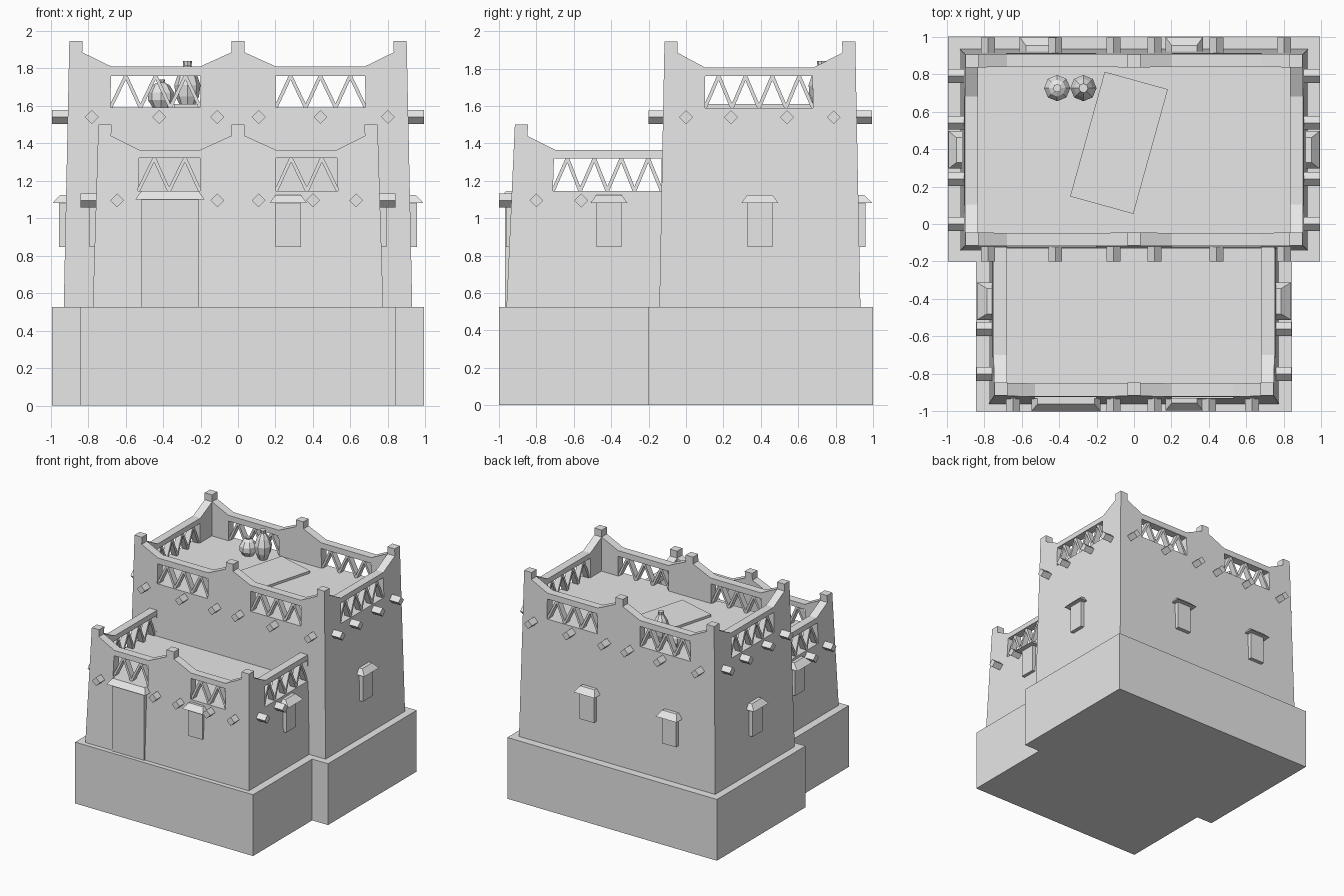
import bpy, bmesh
from math import cos, sin, pi, radians
from mathutils import Matrix

cube = bpy.data.objects.get("Cube")
if cube:
    bpy.data.objects.remove(cube)

clay = bpy.data.materials.new("clay_grey")
clay.use_nodes = True
clay.diffuse_color = (0.8, 0.8, 0.8, 1)
clay.node_tree.nodes["Principled BSDF"].inputs["Base Color"].default_value = (0.8, 0.8, 0.8, 1)

PLINTH = 0.525


def loft(bm, bottom, top):
    """Closed solid between two matching loops of points."""
    a = [bm.verts.new(p) for p in bottom]
    b = [bm.verts.new(p) for p in top]
    bm.faces.new(a)
    bm.faces.new(b)
    n = len(a)
    for i in range(n):
        j = (i + 1) % n
        bm.faces.new((a[i], a[j], b[j], b[i]))


def place(u, d, z, along):
    return (u, d, z) if along == "x" else (d, u, z)


def prism(bm, pts, d0, d1, along):
    """Extrude an upright (u, z) outline from depth d0 to d1."""
    loft(bm, [place(u, d0, z, along) for u, z in pts],
         [place(u, d1, z, along) for u, z in pts])


def block(bm, x0, x1, y0, y1, z0, z1):
    prism(bm, [(x0, z0), (x1, z0), (x1, z1), (x0, z1)], y0, y1, "x")


def finish(bm, name, taper=None):
    if taper:
        ztop, cy, kx, ky = taper
        for v in bm.verts:
            t = (ztop - v.co.z) / (ztop - PLINTH)
            v.co.x *= 1 + kx * t
            v.co.y = cy + (v.co.y - cy) * (1 + ky * t)
    bmesh.ops.recalc_face_normals(bm, faces=bm.faces[:])
    mesh = bpy.data.meshes.new(name)
    bm.to_mesh(mesh)
    bm.free()
    mesh.materials.append(clay)
    ob = bpy.data.objects.new(name, mesh)
    bpy.context.collection.objects.link(ob)
    return ob


def parapet(name, top, openings, zb, zt, d0, d1, along, bays, taper):
    """Wall with a shaped top edge, and zigzag lattice in its openings."""
    u0, u1 = top[0][0], top[-1][0]
    outline = [(u0, zb)] + top + [(u1, zb)]
    for a, b in reversed(openings):
        outline += [(b, zb), (b, zt), (a, zt), (a, zb)]
    bm = bmesh.new()
    prism(bm, outline, d0, d1, along)
    finish(bm, name, taper)
    bm = bmesh.new()
    inset = 0.01 if d1 > d0 else -0.01
    h = 0.01
    for a, b in openings:
        step = (b - a) / bays
        for i in range(bays):
            p, q = a + i * step, a + (i + 1) * step
            lo, hi = (p, q) if i % 2 == 0 else (q, p)
            prism(bm, [(lo - h, zb), (lo + h, zb), (hi + h, zt), (hi - h, zt)],
                  d0 + inset, d1 - inset, along)
    finish(bm, name + "_lattice", taper)


def stepped_top(half, post, slope, rail, peak):
    """Top edge with corner posts and a middle post, mirrored."""
    shoulder = peak - 0.06
    left = [(-half, peak), (-half + post, peak), (-half + post, shoulder), (-slope, rail),
            (-0.2, rail), (-0.035, shoulder), (-0.035, peak)]
    return left + [(-u, z) for u, z in reversed(left)]


def beams(name, spots, z, d0, d1, along):
    bm = bmesh.new()
    r = 0.037
    for u in spots:
        prism(bm, [(u - r, z), (u, z - r), (u + r, z), (u, z + r)], d0, d1, along)
    finish(bm, name)


def hooded(name, u, half, z0, z1, wall, face, lip, along):
    """Raised panel with a sloping hood over it."""
    bm = bmesh.new()
    prism(bm, [(u - half, z0), (u + half, z0), (u + half, z1), (u - half, z1)], wall, face, along)

    def ring(w, d, z):
        return [place(u + s * w, e, z, along) for s, e in ((-1, wall), (1, wall), (1, d), (-1, d))]
    loft(bm, ring(half + 0.033, lip, z1), ring(half, face - (lip - face) * 0.2, z1 + 0.045))
    finish(bm, name)


# Plinth
bm = bmesh.new()
block(bm, -0.993, 0.993, -0.2, 1, 0, PLINTH)
block(bm, -0.843, 0.843, -1, -0.2, 0, PLINTH)
finish(bm, "plinth")

# Main house: body and four parapets
main = (1.945, 0.395, 0.033, 0.054)
zb, zt = 1.59, 1.76
bm = bmesh.new()
block(bm, -0.9, 0.9, -0.115, 0.905, PLINTH, zb)
finish(bm, "main_body", main)
top = stepped_top(0.9, 0.07, 0.675, 1.81, 1.945)
gaps = [(-0.675, -0.2), (0.2, 0.675)]
parapet("main_front_parapet", top, gaps, zb, zt, -0.115, -0.045, "x", 6, main)
parapet("main_back_parapet", top, gaps, zb, zt, 0.835, 0.905, "x", 6, main)
side_top = [(-0.045, 1.885), (0.105, 1.805), (0.68, 1.805), (0.835, 1.885)]

# Annex: body and three parapets
annex = (1.5, -0.13, 0.04, 0.057)
ab, at = 1.145, 1.32
bm = bmesh.new()
block(bm, -0.745, 0.745, -0.915, -0.1, PLINTH, ab)
finish(bm, "annex_body", annex)
parapet("annex_front_parapet", stepped_top(0.745, 0.07, 0.525, 1.365, 1.5),
        [(-0.525, -0.2), (0.2, 0.525)], ab, at, -0.915, -0.845, "x", 4, annex)
annex_side_top = [(-0.845, 1.44), (-0.695, 1.365), (-0.1, 1.365)]

# Side parapets, beams and windows, mirrored left and right
for side, s in (("left", 1), ("right", -1)):
    parapet("main_parapet_" + side, side_top, [(0.105, 0.675)], zb, zt,
            s * 0.83, s * 0.9, "y", 8, main)
    parapet("annex_parapet_" + side, annex_side_top, [(-0.7, -0.13)], ab, at,
            s * 0.675, s * 0.745, "y", 8, annex)
    beams("main_beams_" + side, (0, 0.24, 0.54, 0.79), 1.54, s * 0.86, s * 0.993, "y")
    beams("annex_beams_" + side, (-0.8, -0.56), 1.095, s * 0.7, s * 0.84, "y")
    hooded("main_window_" + side, 0.395, 0.067, 0.845, 1.08, s * 0.88, s * 0.955, s * 0.99, "y")
    hooded("annex_window_" + side, -0.412, 0.067, 0.845, 1.08, s * 0.73, s * 0.793, s * 0.838, "y")

# Front and back beams
row = (-0.78, -0.42, -0.11, 0.11, 0.44, 0.8)
beams("main_beams_front", row, 1.54, -0.08, -0.2, "x")
beams("main_beams_back", row, 1.54, 0.87, 0.995, "x")
beams("annex_beams_front", (-0.645, -0.11, 0.11, 0.4, 0.63), 1.095, -0.88, -1, "x")

# Front and back windows, door
hooded("annex_window_front", 0.268, 0.067, 0.845, 1.08, -0.9, -0.962, -0.995, "x")
hooded("door", -0.363, 0.152, PLINTH, 1.1, -0.9, -0.968, -1, "x")
for i, u in enumerate((-0.51, 0.268)):
    hooded(f"back_window_{i + 1}", u, 0.067, 0.845, 1.08, 0.88, 0.96, 0.998, "x")

# Rooftop mat
bm = bmesh.new()
block(bm, -0.175, 0.175, -0.345, 0.345, 0, 0.02)
bm.transform(Matrix.Translation((-0.08, 0.433, zb)) @ Matrix.Rotation(radians(-15.5), 4, "Z"))
finish(bm, "roof_mat")


# Rooftop jars
def jar(name, x, y, profile):
    bm = bmesh.new()
    rings = [[bm.verts.new((x + r * cos(k * pi / 4), y + r * sin(k * pi / 4), zb + z))
              for k in range(8)] for r, z in profile]
    for a, b in zip(rings, rings[1:]):
        for k in range(8):
            j = (k + 1) % 8
            bm.faces.new((a[k], a[j], b[j], b[k]))
    bm.faces.new(rings[0])
    bm.faces.new(rings[-1])
    finish(bm, name)


jar("short_jar", -0.41, 0.725,
    [(0.045, 0), (0.07, 0.04), (0.07, 0.08), (0.045, 0.12), (0.018, 0.135), (0.022, 0.15)])
jar("tall_jar", -0.27, 0.725,
    [(0.035, 0), (0.062, 0.06), (0.07, 0.12), (0.05, 0.18), (0.022, 0.225), (0.025, 0.25)])
